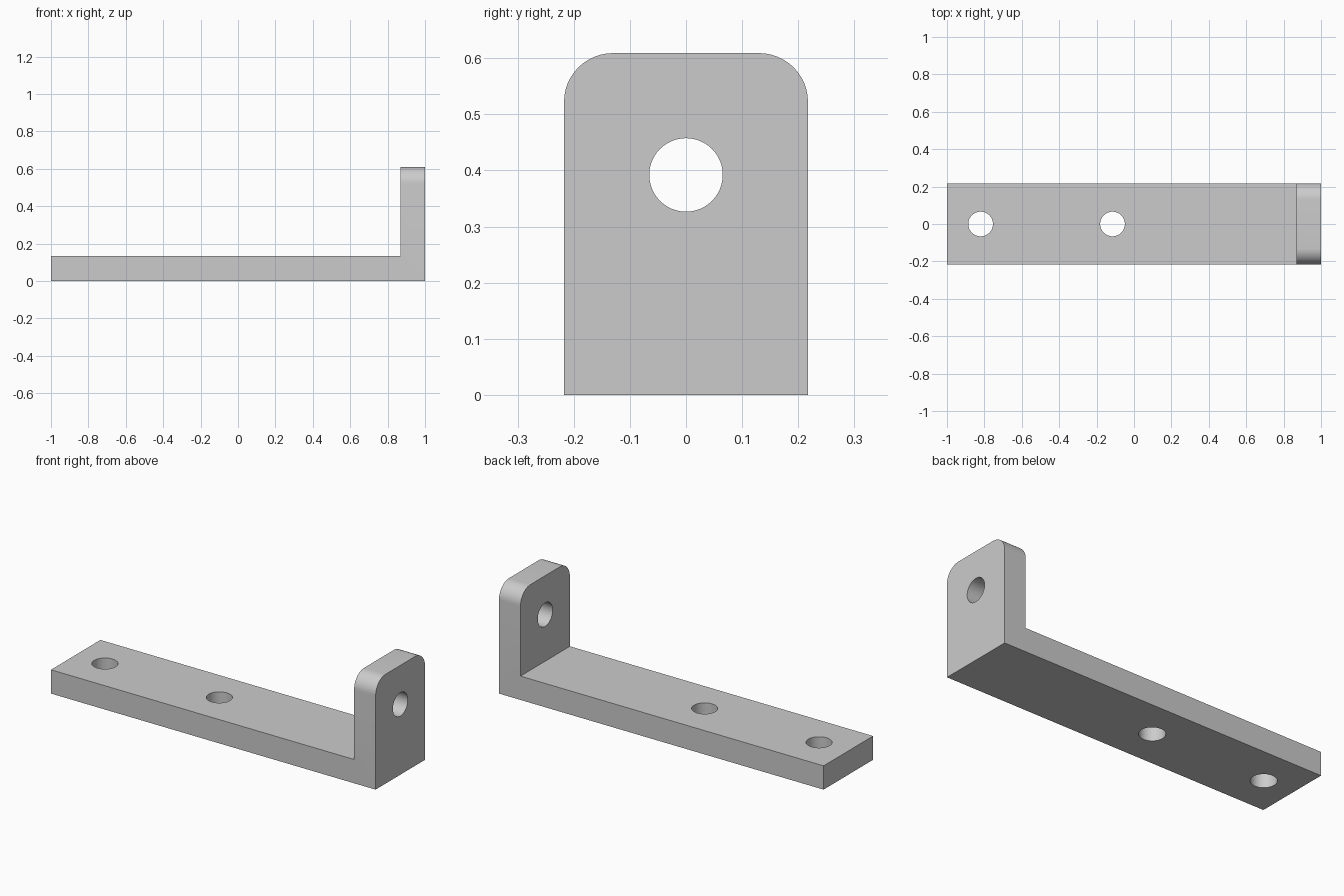
import bpy, bmesh, math
from mathutils import Vector

if "Cube" in bpy.data.objects:
    bpy.data.objects.remove(bpy.data.objects["Cube"])

HALF_W, HEIGHT, THICK = 0.2174, 0.609, 0.1325
CORNER = 0.087

grey = bpy.data.materials.new("light_grey")
grey.diffuse_color = (0.6, 0.6, 0.6, 1)
grey.use_nodes = True
grey.node_tree.nodes["Principled BSDF"].inputs["Base Color"].default_value = grey.diffuse_color

# L-shaped side profile pulled across the width
bm = bmesh.new()
profile = [(-1, 0), (1, 0), (1, HEIGHT), (1 - THICK, HEIGHT),
           (1 - THICK, THICK), (-1, THICK)]
face = bm.faces.new([bm.verts.new((x, -HALF_W, z)) for x, z in profile])
pulled = bmesh.ops.extrude_face_region(bm, geom=[face])["geom"]
bmesh.ops.translate(bm, vec=Vector((0, 2 * HALF_W, 0)),
                    verts=[v for v in pulled if isinstance(v, bmesh.types.BMVert)])
bmesh.ops.recalc_face_normals(bm, faces=bm.faces)

# Rounded top corners of the upright tab
corners = [e for e in bm.edges
           if all(v.co.z > HEIGHT - 0.01 for v in e.verts)
           and abs(e.verts[0].co.y - e.verts[1].co.y) < 0.01]
bmesh.ops.bevel(bm, geom=corners, offset=CORNER, segments=12,
                profile=0.5, affect='EDGES')
mesh = bpy.data.meshes.new("bracket")
bm.to_mesh(mesh)
bm.free()
mesh.materials.append(grey)
bracket = bpy.data.objects.new("bracket", mesh)
bpy.context.collection.objects.link(bracket)


def drill(location, radius, rotation=(0, 0, 0)):
    """Cut a round through-hole in the bracket."""
    bpy.ops.mesh.primitive_cylinder_add(vertices=48, radius=radius, depth=0.5,
                                        location=location, rotation=rotation)
    cutter = bpy.context.object
    cutter.name = "hole_cutter"
    cutter.data.materials.append(grey)
    mod = bracket.modifiers.new("hole", 'BOOLEAN')
    mod.object = cutter
    mod.solver = 'EXACT'
    bpy.context.view_layer.objects.active = bracket
    bpy.ops.object.modifier_apply(modifier=mod.name)
    bpy.data.objects.remove(cutter, do_unlink=True)


# Two mounting holes in the base, one in the tab
for x in (-0.82, -0.115):
    drill((x, 0, THICK / 2), 0.066)
drill((1 - THICK / 2, 0, 0.392), 0.0655, (0, math.pi / 2, 0))

# Smooth holes and corners, sharp plate edges
bpy.ops.object.select_all(action='DESELECT')
bracket.select_set(True)
bpy.context.view_layer.objects.active = bracket
bpy.ops.object.shade_smooth_by_angle(angle=math.radians(30))
